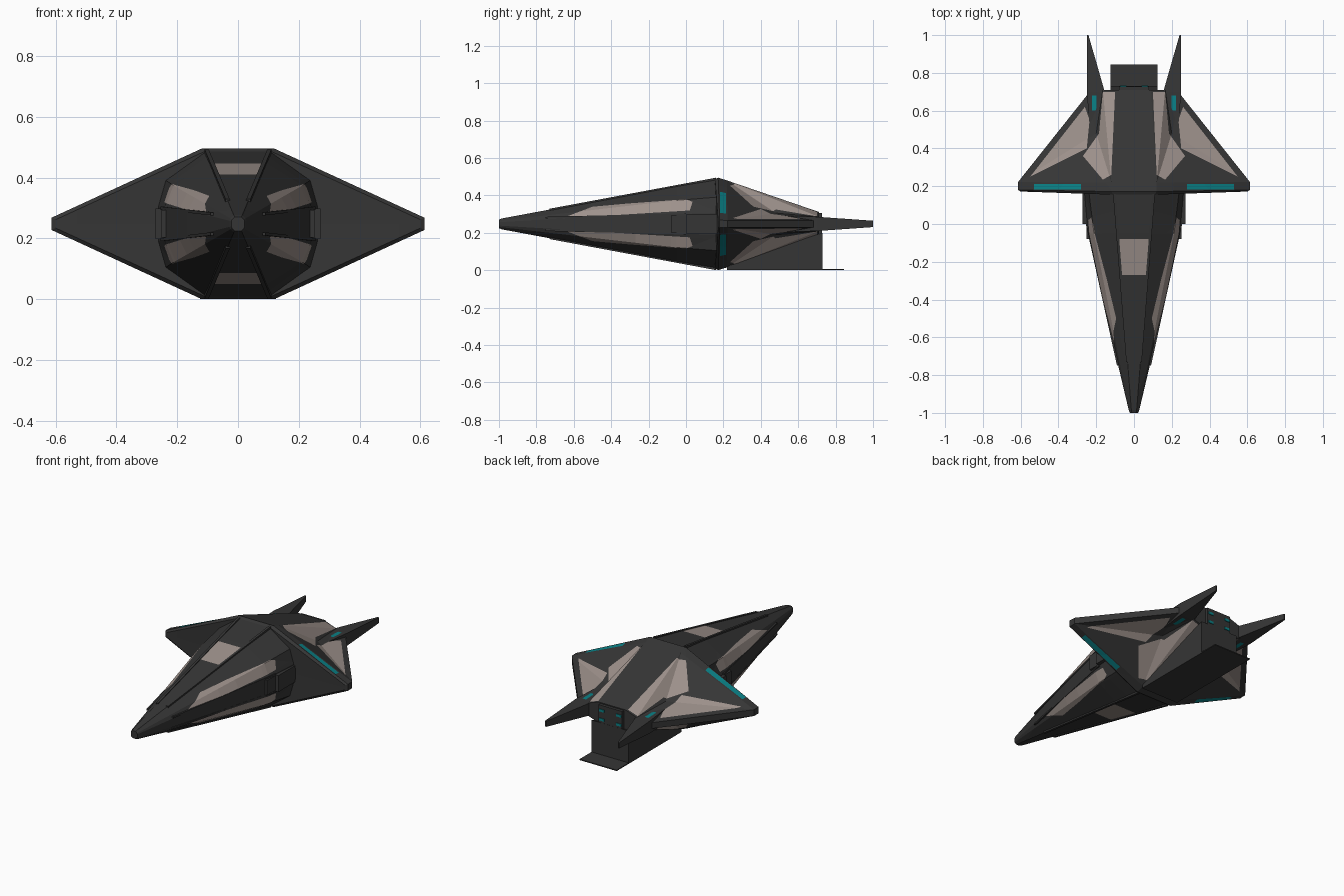
import bpy, bmesh
from mathutils import Vector

if "Cube" in bpy.data.objects:
    bpy.data.objects.remove(bpy.data.objects["Cube"])

MID = 0.2475  # height of the symmetry plane


def material(name, rgb):
    m = bpy.data.materials.new(name)
    m.diffuse_color = (*rgb, 1)
    m.use_nodes = True
    m.node_tree.nodes["Principled BSDF"].inputs["Base Color"].default_value = m.diffuse_color
    return m


MATS = [material("charcoal", (0.036, 0.036, 0.036)),
        material("warm_grey", (0.34, 0.285, 0.26)),
        material("teal", (0.003, 0.22, 0.24))]


def paint(bm, poly, axes, mat):
    """Cut a convex outline (seen along the missing axis) into the mesh and colour it."""
    a, b = axes
    n = len(poly)
    for i in range(n):
        p, q = poly[i], poly[(i + 1) % n]
        co, no = Vector((0, 0, 0)), Vector((0, 0, 0))
        co[a], co[b] = p
        no[a], no[b] = q[1] - p[1], p[0] - q[0]
        bmesh.ops.bisect_plane(bm, geom=bm.verts[:] + bm.edges[:] + bm.faces[:],
                               plane_co=co, plane_no=no.normalized(), dist=1e-5)
    for f in bm.faces:
        c = f.calc_center_median()
        s = []
        for i in range(n):
            p, q = poly[i], poly[(i + 1) % n]
            s.append((q[0] - p[0]) * (c[b] - p[1]) - (q[1] - p[1]) * (c[a] - p[0]))
        if all(v > 0 for v in s) or all(v < 0 for v in s):
            f.material_index = mat


def build(name, verts, faces, paints=(), mirror=(True, False, True), z=MID):
    """Mesh from points and faces, painted, then mirrored across the ship's planes."""
    bm = bmesh.new()
    vs = [bm.verts.new(v) for v in verts]
    for f in faces:
        bm.faces.new([vs[i] for i in f])
    bmesh.ops.recalc_face_normals(bm, faces=bm.faces[:])
    top = max(bm.faces, key=lambda f: f.calc_center_median().z)
    if top.normal.z < 0:
        bmesh.ops.reverse_faces(bm, faces=bm.faces[:])
    for p in paints:
        paint(bm, *p)
    me = bpy.data.meshes.new(name)
    bm.to_mesh(me)
    bm.free()
    for m in MATS:
        me.materials.append(m)
    ob = bpy.data.objects.new(name, me)
    ob.location.z = z
    bpy.context.collection.objects.link(ob)
    if any(mirror):
        mod = ob.modifiers.new("mirror", 'MIRROR')
        mod.use_axis = mirror
        mod.merge_threshold = 0.0005
    return ob


def loft(sections, closed=False, caps=()):
    """Skin faces between equal-sized sections."""
    n = len(sections[0])
    verts = [p for s in sections for p in s]
    faces = []
    for k in range(len(sections) - 1):
        for i in range(n if closed else n - 1):
            j = (i + 1) % n
            faces.append((k * n + i, k * n + j, (k + 1) * n + j, (k + 1) * n + i))
    for k in caps:
        faces.append(tuple(range(k * n, k * n + n)))
    return verts, faces


def box(name, x, y, z, mat=0, mirror=(True, False, True), oz=MID):
    ring = lambda yy: [(x[0], yy, z[0]), (x[1], yy, z[0]), (x[1], yy, z[1]), (x[0], yy, z[1])]
    ob = build(name, *loft([ring(y[0]), ring(y[1])], True, (0, 1)), mirror=mirror, z=oz)
    for f in ob.data.polygons:
        f.material_index = mat
    return ob


XY, YZ = (0, 1), (1, 2)

# Faceted nose: one quarter, (y, top, top half width, shoulder x, z, side x, z)
nose = [(-1.0, .023, .011, .020, .014, .022, .008),
        (-0.985, .029, .014, .025, .018, .028, .010),
        (-0.4, .138, .060, .142, .086, .166, .045),
        (-0.05, .204, .088, .212, .126, .243, .052),
        (0.165, .240, .105, .238, .143, .262, .058)]
sections = [[(0, y, t), (a, y, t), (b, y, s), (c, y, r), (c, y, 0), (0, y, 0)]
            for y, t, a, b, s, c, r in nose]
v, f = loft([s[:5] for s in sections])
v.append((0, -1.0, 0))
f.append((0, 1, 2, 3, 4, len(v) - 1))
build("nose", v, f, [
    ([(0, -.27), (.07, -.27), (.084, -.08), (0, -.08)], XY, 1),
    ([(-.65, .035), (-.5, .092), (-.3, .11), (0, .132), (.035, .118),
      (.02, .072), (-.6, .033)], YZ, 1)])

# Raised rails along the nose edges
for name, p, q, w in (("nose_rail", (.034, -.73, .074), (.104, .16, .240), .007),
                      ("side_rail", (.085, -.75, .033), (.250, .0, .052), .005)):
    ends = [[(c[0] - w, c[1], c[2] - w), (c[0] + w, c[1], c[2] - w),
             (c[0] + w, c[1], c[2] + w), (c[0] - w, c[1], c[2] + w)] for c in (p, q)]
    build(name, *loft(ends, True, (0, 1)))
box("side_block", (.2, .272), (.0, .165), (0, .05))
box("side_step", (.2, .252), (-.08, .0), (0, .045))

# Wing and rear hull: one quarter
hull = [(0, .155, .238), (.11, .155, .238), (.60, .172, .014),       # 0-2 front edge
        (0, .172, .2475), (.12, .172, .2475), (.614, .18, .020),     # 3-5 ridge
        (0, .22, .232), (.12, .22, .232), (.36, .22, .129), (.614, .222, .019),  # 6-9 rear of ridge
        (.20, .48, .058), (.25, .68, .018),                          # 10 valley, 11 trailing tip
        (0, .71, .064), (.09, .71, .064), (.165, .71, .038),         # 12-14 tail
        (0, .155, 0), (.60, .172, 0), (.614, .18, 0), (.614, .222, 0),   # 15-18 mid plane
        (.25, .68, 0), (.165, .71, 0), (0, .71, 0)]                  # 19-21
faces = [(0, 1, 2, 16, 15), (0, 1, 4, 3), (1, 2, 5, 4), (3, 4, 7, 6), (4, 5, 9, 8, 7),
         (6, 7, 13, 12), (7, 8, 10), (7, 10, 14), (7, 14, 13), (8, 9, 10), (9, 11, 10),
         (10, 11, 14), (2, 16, 17, 5), (5, 17, 18, 9), (9, 18, 19, 11), (11, 19, 20, 14),
         (12, 13, 14, 20, 21)]
build("winged_hull", hull, faces, [
    ([(.10, .70), (.165, .70), (.185, .48), (.11, .48)], XY, 1),
    ([(.11, .48), (.185, .48), (.27, .36), (.165, .235), (.12, .26)], XY, 1),
    ([(.26, .62), (.55, .25), (.25, .40), (.235, .55)], XY, 1),
    ([(.28, .182), (.53, .182), (.53, .213), (.28, .213)], XY, 2)])

# Tail fins with teal light strips
fin = [[(x0, y, 0), (x0, y, h), (x1, y, h), (x1, y, 0)] for x0, x1, y, h in
       ((.19, .235, .52, .044), (.155, .25, .70, .038), (.241, .25, 1.0, .017))]
build("tail_fin", *loft(fin, False, (0, 2)), [
    ([(.198, .60), (.222, .60), (.222, .68), (.198, .68)], XY, 2)])

# Engine block and its lights at the tail
box("engine_block", (0, .08), (.69, .728), (0, .058))
box("engine_light", (.04, .075), (.727, .732), (.02, .035), 2)

# Wedge under the tail and its base plate
wedge = [[(x, .22, 0), (x, .73, 0), (x, .73, .2), (x, .22, .03)] for x in (-.125, .125)]
build("tail_wedge", *loft(wedge, True, (0, 1)), mirror=(False, False, False), z=0)
box("base_plate", (-.125, .125), (.23, .845), (0, .006), mirror=(False, False, False), oz=0)
